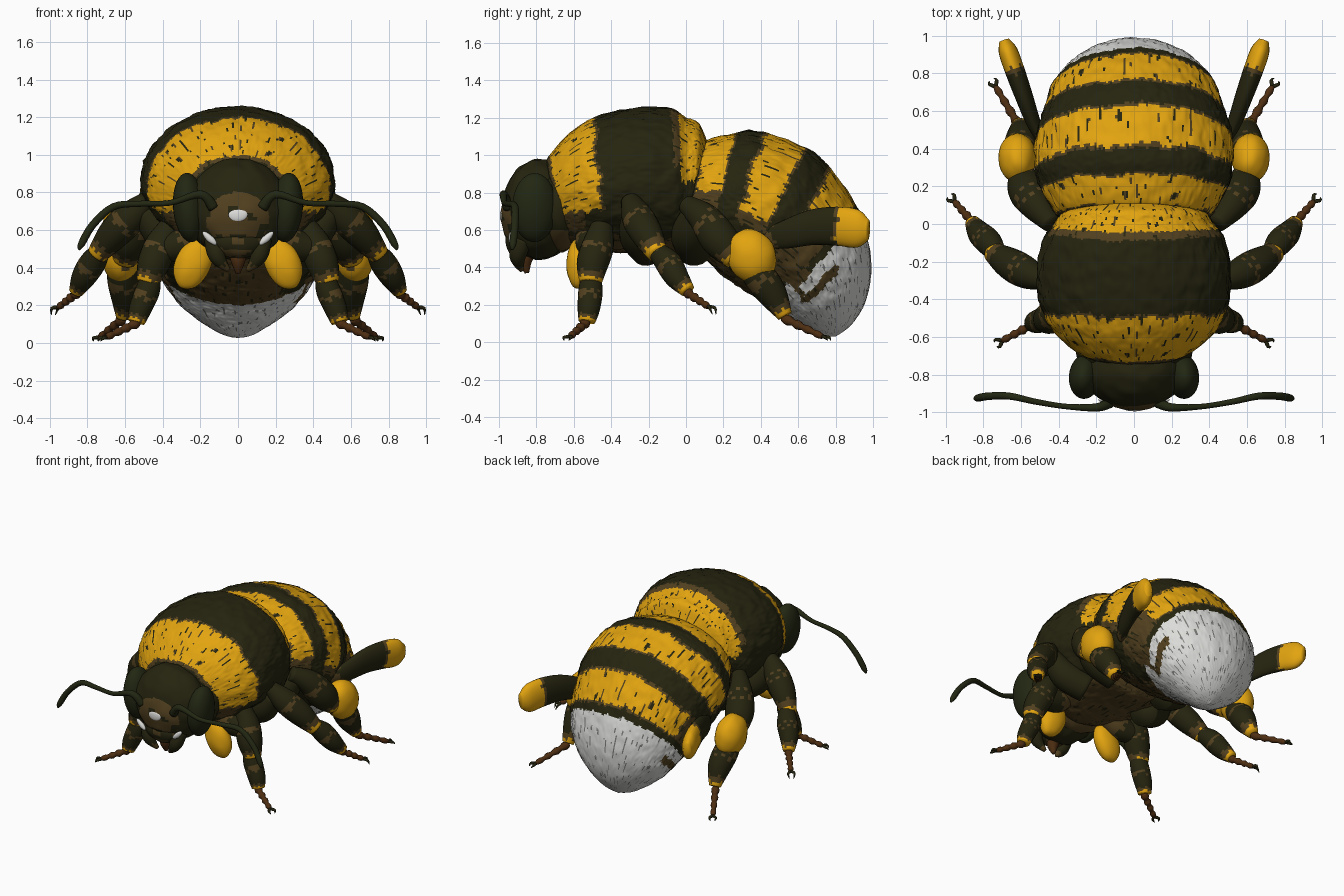
import bpy, bmesh, math, random
from mathutils import Vector, Matrix, noise

if "Cube" in bpy.data.objects:
    bpy.data.objects.remove(bpy.data.objects["Cube"])
random.seed(4)

# ---- colours ----
COL = {"black_fur": (0.019, 0.018, 0.005), "yellow_fur": (0.76, 0.37, 0.005),
       "white_fur": (0.72, 0.72, 0.70), "brown_fur": (0.085, 0.052, 0.014),
       "grey_fur": (0.20, 0.20, 0.19), "foot_brown": (0.075, 0.027, 0.006),
       "eye_green_black": (0.016, 0.020, 0.006)}
K, Y, W, B, G, F, E = range(7)
MATS = []
for n, c in COL.items():
    m = bpy.data.materials.new(n)
    m.diffuse_color = (*c, 1)
    m.use_nodes = True
    m.node_tree.nodes["Principled BSDF"].inputs["Base Color"].default_value = m.diffuse_color
    MATS.append(m)


def finish(name, bm, mirror=False):
    bmesh.ops.recalc_face_normals(bm, faces=bm.faces)
    for f in bm.faces:
        f.smooth = True
    me = bpy.data.meshes.new(name)
    bm.to_mesh(me)
    bm.free()
    for m in MATS:
        me.materials.append(m)
    ob = bpy.data.objects.new(name, me)
    bpy.context.collection.objects.link(ob)
    if mirror:
        ob.modifiers.new("mirror", 'MIRROR')
    return ob


def spline(pts, sub):
    """Catmull-Rom through tuples, gives (t, values)."""
    out, n = [], len(pts)
    for i in range(n - 1):
        p = [pts[max(i - 1, 0)], pts[i], pts[i + 1], pts[min(i + 2, n - 1)]]
        for k in range(sub + (i == n - 2)):
            t = k / sub
            out.append((i + t, [0.5 * (2 * b + (c - a) * t + (2 * a - 5 * b + 4 * c - d) * t * t
                                       + (3 * b - a - 3 * c + d) * t ** 3)
                                for a, b, c, d in zip(*p)]))
    return out


def skin(bm, rings, rule):
    n = len(rings[0])
    for i in range(len(rings) - 1):
        for j in range(n):
            k = (j + 1) % n
            f = bm.faces.new((rings[i][j], rings[i][k], rings[i + 1][k], rings[i + 1][j]))
            f.material_index = rule(i, j)
    for r, i in ((rings[0], 0), (rings[-1], len(rings) - 2)):
        f = bm.faces.new(r)
        f.material_index = rule(i, 0)


def body(name, sections, rule, n=260, sub=15):
    """Furry loft; section = top y, top z, bottom y, bottom z, half width."""
    bm, rings, ts = bmesh.new(), [], []
    for t, (ty, tz, by, bz, w) in spline(sections, sub):
        ring = []
        for j in range(n):
            a = 2 * math.pi * j / n
            s = math.sin(a) / 2
            c = Vector((0, (ty + by) / 2, (tz + bz) / 2))
            d = Vector((max(w, .004) * math.cos(a), (ty - by) * s, (tz - bz) * s))
            p = c + d
            d *= 1 + 0.022 * noise.noise(p * 14) + 0.012 * noise.noise((j * .5, t * 4, 3))
            ring.append(bm.verts.new(c + d))
        rings.append(ring)
        ts.append(t)

    def pick(i, j):
        a = 2 * math.pi * (j + .5) / n
        t = ts[i] + 0.10 * noise.noise((j * .45, 0, ts[i] * .5)) + 0.12 * noise.noise((j * .06, 5, ts[i] * .5))
        m = rule(t, (1 + math.sin(a)) / 2 + .05 * noise.noise((ts[i] * 4, j * .1, 2)))
        tuft = noise.noise((j * .5, ts[i] * 2.6, 7)) > 0.40   # loose dark strands
        return {Y: B if j % 3 == 0 else K, W: G, B: K}.get(m, m) if tuft else m
    skin(bm, rings, pick)
    return finish(name, bm)


def tube(name, pts, rule=lambda t: K, n=14, sub=5, flat=1.0, mirror=True):
    """Round limb; point = x, y, z, radius."""
    bm, rings = bmesh.new(), []
    sp = spline(pts, sub)
    P = [Vector(v[:3]) for _, v in sp]
    u = Vector((1, 0, 0))
    for i, (t, v) in enumerate(sp):
        d = (P[min(i + 1, len(P) - 1)] - P[max(i - 1, 0)]).normalized()
        u = (u - d * u.dot(d)).normalized()
        w = d.cross(u)
        r = max(v[3], .002)
        rings.append([bm.verts.new(P[i] + (u * math.cos(a) * flat + w * math.sin(a)) * r)
                      for a in (2 * math.pi * j / n for j in range(n))])
    skin(bm, rings, lambda i, j: rule(sp[i][0] + .3 * noise.noise((j * .9, i * .2, 1))))
    return finish(name, bm, mirror)


def ball(name, c, r, mat, rot=(0, 0, 0), mirror=True, rough=0.0, seg=28):
    bm = bmesh.new()
    bmesh.ops.create_uvsphere(bm, u_segments=seg, v_segments=seg * 2 // 3, radius=1)
    R = Matrix.Rotation(rot[2], 4, 'Z') @ Matrix.Rotation(rot[1], 4, 'Y') @ Matrix.Rotation(rot[0], 4, 'X')
    bm.transform(Matrix.Translation(c) @ R @ Matrix.Diagonal((*r, 1)))
    for v in bm.verts:
        v.co += (v.co - Vector(c)) * rough * noise.noise(v.co * 16)
    for f in bm.faces:
        f.material_index = mat(f.calc_center_median()) if callable(mat) else mat
    return finish(name, bm, mirror)


# ---- thorax: yellow collar, black back, yellow rear band ----
def thorax_rule(t, s):
    if s < .11:
        return B
    if t < .75:
        return K
    if t < 3:
        return (B if t < .95 or t > 2.9 else Y) if s > .33 else (B if s > .16 and t < 2.2 else K)
    if 5.1 < t < 5.5:
        return B if s > .62 else K
    return Y if t >= 5.5 and s > .52 else K


body("thorax", [(-.76, .93, -.70, .62, .15), (-.73, 1.0, -.64, .53, .29), (-.62, 1.12, -.55, .49, .415),
                (-.49, 1.2, -.43, .48, .49), (-.3, 1.25, -.25, .48, .515), (-.1, 1.255, -.05, .46, .48),
                (0, 1.2, .01, .48, .42), (.07, 1.17, .05, .54, .38), (.11, 1.08, .06, .6, .30)], thorax_rule)


# ---- abdomen: alternating bands and white tail ----
def abdomen_rule(t, s):
    if t > 6.4 and s > .25 or t > 5.9 and s < .2 or t > 7.2:
        return B if 6.95 < t < 7.35 and .2 < s < .62 else W
    if s < .2:
        return B if s < .08 else K
    if s < .38:
        return B if t > 4.5 else K
    for a, b, low in ((.9, 2, .48), (3, 4, .4), (5, 6.1, .6)):
        if a < t < b:
            return B if t < a + .1 or t > b - .08 or s < low + .04 else Y if s > low else K
    return K


body("abdomen", [(.03, .92, 0, .62, .32), (.1, 1.07, .0, .53, .41), (.27, 1.12, .1, .45, .49),
                 (.4, 1.125, .17, .38, .525), (.64, 1.04, .28, .3, .52), (.76, .94, .36, .25, .49),
                 (.9, .75, .46, .2, .45), (.965, .58, .53, .15, .40), (.99, .41, .6, .1, .325),
                 (.965, .23, .66, .06, .21), (.89, .1, .72, .03, .10), (.8, .03, .78, .03, .0)], abdomen_rule)

# ---- head ----
ball("head", (0, -.78, .71), (.27, .2, .27), K, mirror=False, rough=.04, seg=48)
ball("neck", (0, -.68, .72), (.31, .14, .24), lambda c: B if c.z < .6 else K, mirror=False, rough=.05)
ball("face", (0, -.86, .69), (.205, .13, .2), lambda c: B if .57 < c.z < .86 and noise.noise(c * 14) < .3 else K,
     mirror=False, rough=.05, seg=48)
ball("face_highlight", (0, -.985, .68), (.05, .01, .032), W, mirror=False, rough=.2)
ball("muzzle", (0, -.88, .54), (.14, .085, .09), lambda c: B if noise.noise(c * 18) > .15 else K,
     mirror=False, rough=.06)
ball("cheek_tuft", (.15, -.935, .555), (.045, .015, .018), W, rot=(0, -.75, 0), rough=.3)
ball("eye", (.26, -.81, .72), (.085, .12, .185), E, rot=(0, .08, .1))
tube("mandible", [(.13, -.87, .55, .05), (.11, -.9, .46, .045), (.05, -.88, .385, .012)],
     lambda t: B if t > 1.5 else K)
tube("tongue", [(0, -.84, .52, .05), (0, -.86, .44, .04), (0, -.85, .37, .012)], lambda t: F, mirror=False)
tube("antenna", [(.13, -.95, .72, .03), (.2, -.975, .79, .022), (.36, -.97, .745, .015), (.52, -.945, .74, .016),
                 (.66, -.915, .725, .019), (.77, -.915, .63, .02), (.83, -.925, .53, .019), (.845, -.93, .495, .006)],
     lambda t: E)


# ---- legs ----
def foot(name, a, b):
    a, b = Vector(a), Vector(b)
    pts = []
    for i in range(9):                      # beaded segments
        p = a.lerp(b, i / 8)
        pts.append((*p, (.03 if i % 2 else .02) * (1 - .045 * i)))
    tube(name, pts, lambda t: F, n=10, sub=3)
    d = (b - a).normalized()
    side = d.cross(Vector((0, 0, 1))).normalized()
    for s in (-1, 1):
        q = b + d * .03 + side * s * .022
        e = b + d * .045 + side * s * .014
        tube(name + "_claw", [(*b, .011), (q.x, q.y, q.z + .008, .009), (e.x, e.y, max(e.z - .02, .01), .002)],
             lambda t: K, n=6, sub=3)


def thigh_rule(t):
    return Y if t > 2.72 else B if 2.4 < t or 1.15 < t < 1.28 else K


def shin_rule(t):
    return Y if t > 2.66 else B if 2.4 < t or t < .25 or 1.2 < t < 1.35 else K


LEGS = {
    "front": [[(.36, -.45, .62, .06), (.41, -.47, .52, .085), (.45, -.5, .42, .085), (.48, -.51, .32, .06)],
              [(.46, -.51, .36, .05), (.48, -.51, .28, .065), (.52, -.52, .18, .06), (.54, -.53, .11, .045)],
              [(.53, -.53, .11), (.70, -.62, .03)]],
    "middle": [[(.48, -.30, .76, .05), (.57, -.26, .67, .085), (.66, -.21, .58, .085), (.75, -.15, .47, .055)],
               [(.72, -.17, .50, .045), (.77, -.1, .43, .07), (.82, -.05, .35, .065), (.86, .01, .275, .04)],
               [(.85, .0, .27), (.955, .12, .19)]],
    "hind": [[(.44, .0, .74, .05), (.52, .1, .66, .085), (.57, .18, .55, .1), (.60, .27, .45, .07)],
             [(.60, .3, .48, .06), (.61, .38, .37, .085), (.60, .46, .26, .08), (.61, .53, .14, .04)],
             [(.61, .52, .13), (.735, .73, .03)]]}
for n, (thigh, shin, toes) in LEGS.items():
    tube(n + "_thigh", thigh, thigh_rule, n=20, sub=8)
    tube(n + "_shin", shin, shin_rule, n=20, sub=8)
    foot(n + "_foot", *toes)

# ---- hips, under-leg tufts, pollen baskets, rear paddles ----
tube("front_hip", [(.2, -.5, .6, .09), (.28, -.5, .53, .09), (.4, -.48, .5, .07)],
     lambda t: B if t < 1 else K, n=18)
tube("middle_hip", [(.25, -.2, .5, .1), (.4, -.26, .58, .1), (.5, -.28, .7, .06)], n=18)
tube("hind_hip", [(.2, .05, .5, .1), (.36, .02, .58, .1), (.46, .04, .7, .06)], n=18)
ball("front_leg_tuft", (.24, -.575, .42), (.095, .065, .14), Y, rot=(0, -.42, 0), rough=.05)
ball("pollen_basket", (.62, .35, .46), (.1, .13, .15), lambda c: B if c.y < .25 and c.x < .63 else Y,
     rot=(.45, 0, 0), rough=.04)
tube("rear_paddle", [(.47, .42, .55, .05), (.53, .53, .575, .075), (.585, .68, .615, .095), (.635, .82, .62, .105),
                     (.67, .92, .605, .1), (.69, .975, .60, .055)],
     lambda t: Y if t > 2.95 else B if t > 2.8 or t < .5 else K, flat=.5, n=24, sub=7)
